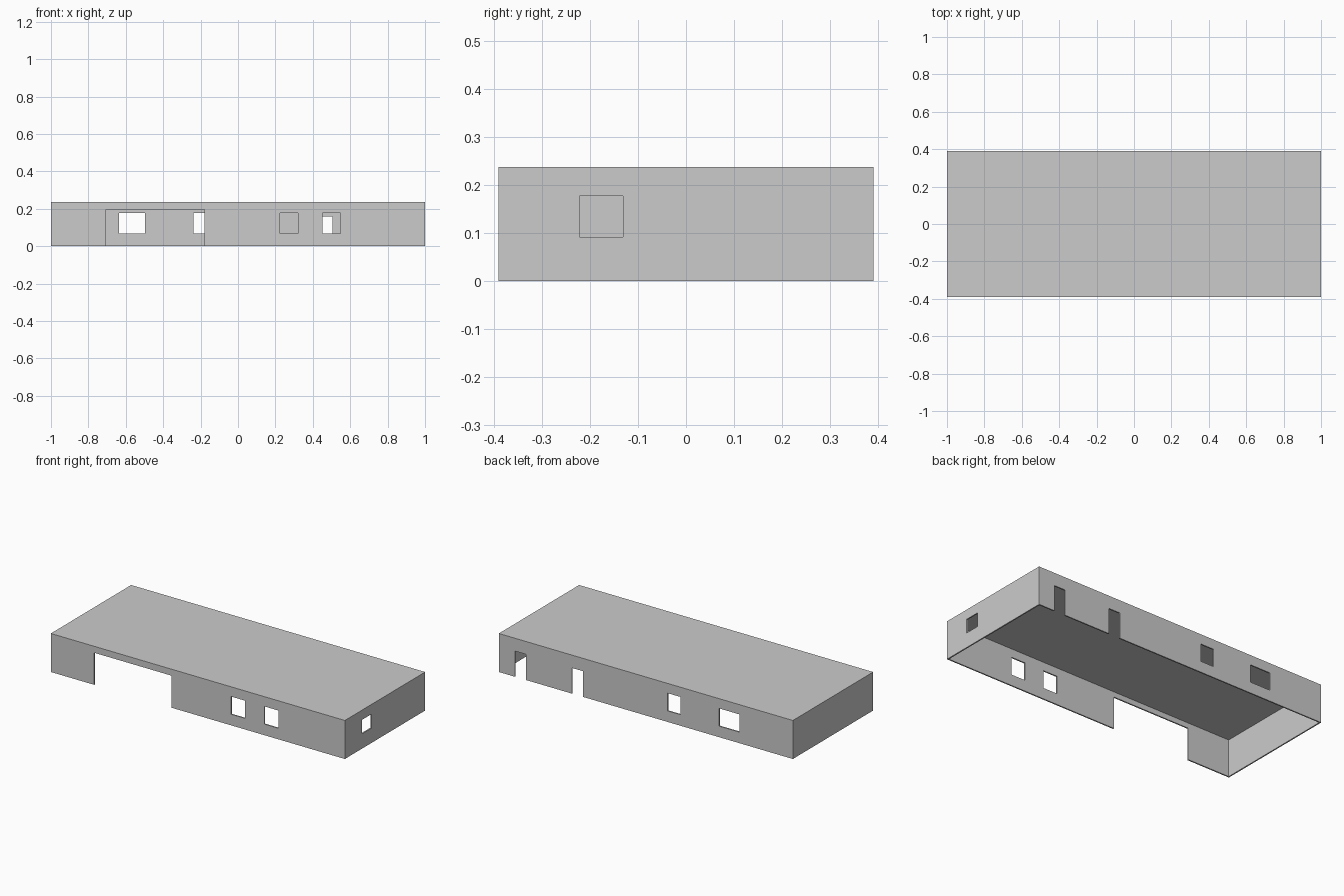
import bpy

if "Cube" in bpy.data.objects:
    bpy.data.objects.remove(bpy.data.objects["Cube"])

L, W, H = 1.0, 0.39, 0.237   # half length, half width, height
T = 0.008                    # wall and roof thickness
EPS = 0.03                   # cutter overshoot


def box(name, x0, x1, y0, y1, z0, z1):
    bpy.ops.mesh.primitive_cube_add(size=1)
    ob = bpy.context.object
    ob.name = name
    for v in ob.data.vertices:
        v.co = (x1 if v.co.x > 0 else x0,
                y1 if v.co.y > 0 else y0,
                z1 if v.co.z > 0 else z0)
    return ob


def cut(target, cutter):
    mod = target.modifiers.new(cutter.name, 'BOOLEAN')
    mod.operation = 'DIFFERENCE'
    mod.solver = 'EXACT'
    mod.object = cutter
    cutter.hide_render = True
    bpy.context.view_layer.objects.active = target
    bpy.ops.object.modifier_apply(modifier=mod.name)
    bpy.data.objects.remove(cutter, do_unlink=True)


# Walls and roof: thin shell, open underneath
shell = box("building_shell", -L, L, -W, W, 0, H)
cut(shell, box("interior", -L + T, L - T, -W + T, W - T, -EPS, H - T))

# Front wall: wide garage opening and two windows (x0, x1, z0, z1)
for x0, x1, z0, z1 in [(-0.705, -0.18, -EPS, 0.197),
                       (0.225, 0.322, 0.068, 0.177),
                       (0.452, 0.547, 0.068, 0.177)]:
    cut(shell, box("front_opening", x0, x1, -W - EPS, -W + EPS, z0, z1))

# Back wall: two windows and two doors
for x0, x1, z0, z1 in [(-0.637, -0.498, 0.068, 0.177),
                       (-0.237, -0.147, 0.068, 0.177),
                       (0.428, 0.504, -EPS, 0.158),
                       (0.815, 0.891, -EPS, 0.158)]:
    cut(shell, box("back_opening", x0, x1, W - EPS, W + EPS, z0, z1))

# Right end wall: one window
cut(shell, box("side_window", L - EPS, L + EPS, -0.222, -0.131, 0.091, 0.177))
